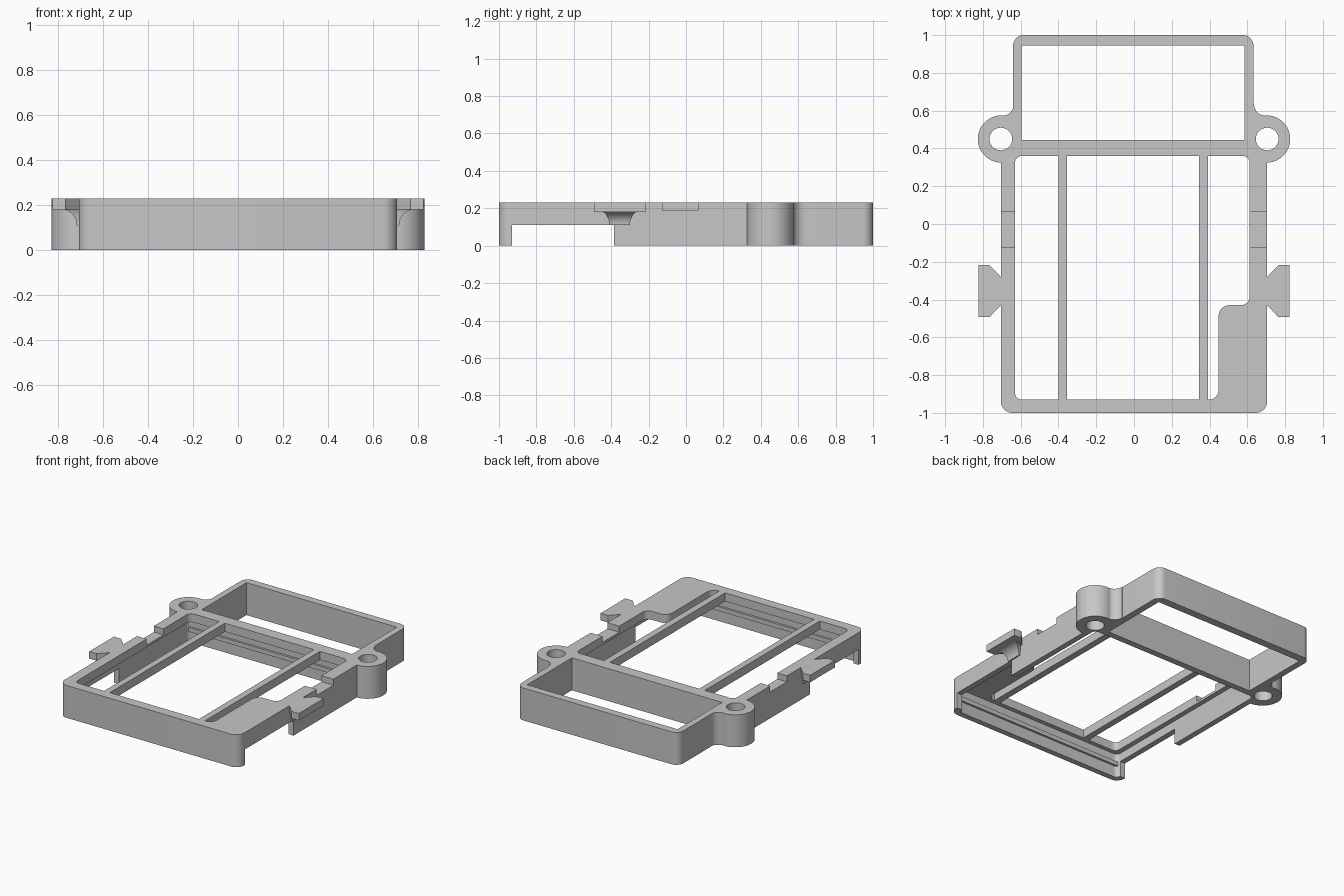
import bpy, bmesh, math
from mathutils import Vector

if "Cube" in bpy.data.objects:
    bpy.data.objects.remove(bpy.data.objects["Cube"], do_unlink=True)

grey = bpy.data.materials.new("plain grey")
grey.use_nodes = True
COLOUR = (0.57, 0.57, 0.57, 1)
grey.diffuse_color = COLOUR
grey.node_tree.nodes["Principled BSDF"].inputs["Base Color"].default_value = COLOUR

TOP = 0.23      # overall height
PLATE = 0.17    # underside of the top plate
CUT = 0.11      # top of the open sides


def rounded(corners, steps=6):
    """Round each (x, y, radius) corner of an outline."""
    out = []
    n = len(corners)
    for i, (x, y, r) in enumerate(corners):
        p = Vector((x, y))
        if r == 0:
            out.append(p)
            continue
        a = (Vector(corners[i - 1][:2]) - p).normalized()
        b = (Vector(corners[(i + 1) % n][:2]) - p).normalized()
        half = a.angle(b) / 2
        centre = p + (a + b).normalized() * (r / math.sin(half))
        start = p + a * (r / math.tan(half)) - centre
        end = p + b * (r / math.tan(half)) - centre
        for k in range(steps + 1):
            out.append(centre + start.lerp(end, k / steps).normalized() * r
                       if 0 < k < steps else centre + (end if k else start))
    return out


def rect(x0, x1, y0, y1, r=0):
    return rounded([(x0, y0, r), (x1, y0, r), (x1, y1, r), (x0, y1, r)])


def circle(x, y, r, n=48):
    return [Vector((x + r * math.cos(math.tau * i / n),
                    y + r * math.sin(math.tau * i / n))) for i in range(n)]


def loft(name, sections):
    """Skin equal-sized outlines stacked as (z, points)."""
    bm = bmesh.new()
    rings = [[bm.verts.new((p[0], p[1], z)) for p in pts] for z, pts in sections]
    n = len(rings[0])
    bm.faces.new(rings[0])
    bm.faces.new(rings[-1])
    for lo, hi in zip(rings, rings[1:]):
        for i in range(n):
            j = (i + 1) % n
            bm.faces.new((lo[i], lo[j], hi[j], hi[i]))
    bmesh.ops.recalc_face_normals(bm, faces=bm.faces)
    mesh = bpy.data.meshes.new(name)
    bm.to_mesh(mesh)
    bm.free()
    mesh.materials.append(grey)
    ob = bpy.data.objects.new(name, mesh)
    bpy.context.collection.objects.link(ob)
    return ob


def prism(name, pts, z0=0, z1=TOP):
    return loft(name, [(z0, pts), (z1, pts)])


def combine(body, tool, operation):
    mod = body.modifiers.new(operation.title(), 'BOOLEAN')
    mod.operation, mod.object, mod.solver = operation, tool, 'EXACT'
    bpy.context.view_layer.objects.active = body
    bpy.ops.object.modifier_apply(modifier=mod.name)
    bpy.data.objects.remove(tool, do_unlink=True)


def add(body, pts, z0=0, z1=TOP):
    combine(body, prism("addition", pts, z0, z1), 'UNION')


def cut(body, pts, z0=-0.1, z1=TOP + 0.1):
    combine(body, prism("cutter", pts, z0, z1), 'DIFFERENCE')


# Main frame and rear box
frame = prism("frame", rounded([(-0.705, -1, 0.06), (0.705, -1, 0.06),
                                (0.705, 0.45, 0), (-0.705, 0.45, 0)]))
add(frame, rect(-0.64, 0.632, 0.3, 1, 0.055))

# Screw ears with fillets running into the rear box
for s in (-1, 1):
    add(frame, circle(s * 0.702, 0.45, 0.125))
    arc = [(s * (0.7 - 0.065 * math.cos(a)), 0.637 - 0.065 * math.sin(a))
           for a in (math.pi / 2 * k / 8 for k in range(9))]
    add(frame, [(s * 0.61, 0.637)] + arc + [(s * 0.7, 0.5), (s * 0.61, 0.5)])

# Recess under the top plate
cut(frame, rect(-0.665, 0.665, -0.96, 0.40, 0.03), -0.1, PLATE)

# Window openings: left, middle, right with its stepped block, and rear
cut(frame, rounded([(-0.63, -0.93, 0.035), (-0.40, -0.93, 0),
                    (-0.40, 0.36, 0), (-0.63, 0.36, 0.035)]))
cut(frame, rect(-0.355, 0.345, -0.93, 0.36))
cut(frame, rounded([(0.392, -0.93, 0), (0.448, -0.93, 0.05), (0.448, -0.43, 0.055),
                    (0.612, -0.43, 0.045), (0.612, 0.36, 0.035), (0.392, 0.36, 0)]))
cut(frame, rect(-0.595, 0.585, 0.445, 0.945))

# Screw holes, side openings and rim notches
for s in (-1, 1):
    cut(frame, circle(s * 0.705, 0.45, 0.06, 32))
    x0, x1 = sorted((s * 0.6, s * 0.8))
    cut(frame, rect(x0, x1, -0.93, -0.385), -0.1, CUT)
    cut(frame, rect(x0, x1, -0.125, 0.063), 0.187)

# Retaining ridges inside the front and rear walls
add(frame, rect(-0.66, 0.66, -0.97, -0.945), 0.08, CUT)
add(frame, rect(-0.66, 0.66, 0.385, 0.41), 0.08, CUT)

# Side clips: a flared head on a coved stem
MID = -0.355


def clip_part(s, sections, name):
    return loft(name, [(z, [(s * x, MID + y) for x, y in pts + [(x, -y) for x, y in pts[::-1]]])
                       for z, pts in sections])


for s, side in ((1, "left"), (-1, "right")):
    head = [(0.69, 0.075), (0.705, 0.075), (0.765, 0.138), (0.823, 0.138)]
    clip_part(s, [(0.18, head), (TOP, head)], side + "_clip_head")
    stem = []
    for k in range(9):
        a = math.pi / 2 * k / 8
        flare = 1 - math.cos(a)
        stem.append((CUT + 0.072 * math.sin(a),
                     [(0.69, 0.055), (0.715 + 0.07 * flare, 0.055 + 0.045 * flare)]))
    clip_part(s, stem, side + "_clip_stem")

# Smooth the round parts and keep the edges crisp
for ob in bpy.context.scene.objects:
    ob.select_set(ob.type == 'MESH')
bpy.context.view_layer.objects.active = frame
bpy.ops.object.shade_smooth_by_angle(angle=math.radians(30))
